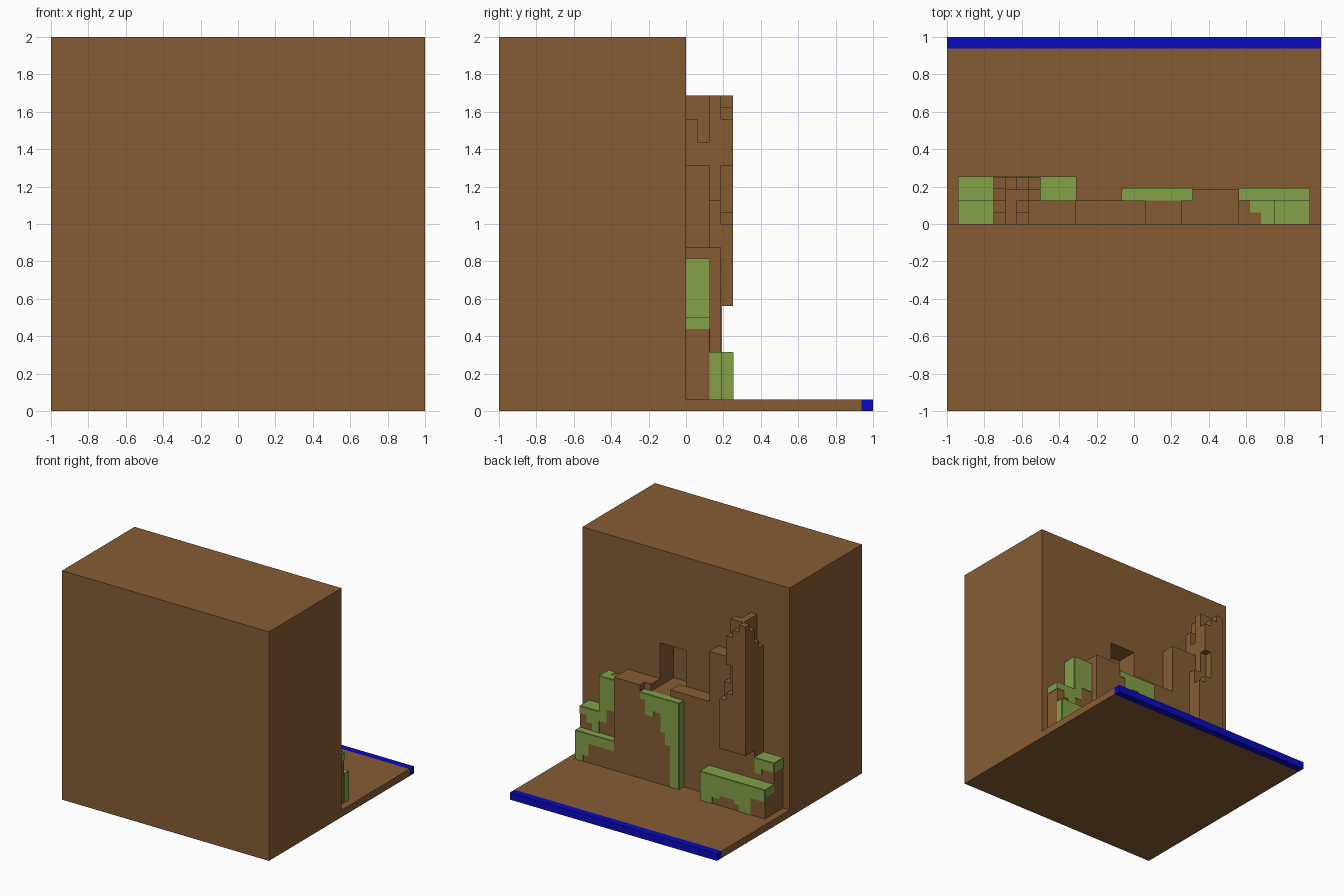
import bpy, bmesh
from mathutils import Vector

if "Cube" in bpy.data.objects:
    bpy.data.objects.remove(bpy.data.objects["Cube"], do_unlink=True)

U = 1 / 16     # grid unit
T = 0.004      # thickness of the moss plates


def material(name, rgb):
    m = bpy.data.materials.new(name)
    m.use_nodes = True
    m.diffuse_color = (*rgb, 1)
    bsdf = next(n for n in m.node_tree.nodes if n.type == 'BSDF_PRINCIPLED')
    bsdf.inputs["Base Color"].default_value = (*rgb, 1)
    return m


EARTH = material("earth brown", (0.24, 0.108, 0.034))
MOSS = material("moss green", (0.23, 0.355, 0.066))
BLUE = material("deep blue", (0.003, 0.003, 0.52))


def prism(name, points, offset, mat):
    """Extrude a closed outline of 3D points along offset."""
    bm = bmesh.new()
    face = bm.faces.new([bm.verts.new(p) for p in points])
    ext = bmesh.ops.extrude_face_region(bm, geom=[face])
    verts = [g for g in ext["geom"] if isinstance(g, bmesh.types.BMVert)]
    bmesh.ops.translate(bm, verts=verts, vec=Vector(offset))
    bmesh.ops.recalc_face_normals(bm, faces=bm.faces)
    me = bpy.data.meshes.new(name)
    bm.to_mesh(me)
    bm.free()
    me.materials.append(mat)
    ob = bpy.data.objects.new(name, me)
    bpy.context.collection.objects.link(ob)
    return ob


def box(name, x0, x1, y0, y1, z0, z1, mat=EARTH):
    return prism(name, [(x0, y0, z0), (x1, y0, z0), (x1, y1, z0), (x0, y1, z0)],
                 (0, 0, z1 - z0), mat)


def drips(name, x_start, y, z_top, steps):
    """Moss on a back face: steps are (x end, lower edge), going toward -x."""
    pts, x = [(x_start, y, z_top)], x_start
    for x_end, z in steps:
        pts += [(x, y, z), (x_end, y, z)]
        x = x_end
    pts.append((x, y, z_top))
    prism(name, pts, (0, T, 0), MOSS)


def moss_top(name, x0, x1, y0, y1, z):
    box(name, x0, x1, y0, y1, z, z + T, MOSS)


def moss_side(name, x, way, y0, y1, z0, z1):
    box(name, min(x, x + way * T), max(x, x + way * T), y0, y1, z0, z1, MOSS)


# Large block with a doorway niche
hill = box("main_block", -1, 1, -1, 0, 0, 2)
cutter = box("niche_cutter", 0, 0.25, -3 * U, 0.1, 13 * U, 19 * U)
cutter.hide_render = True
mod = hill.modifiers.new("niche", 'BOOLEAN')
mod.object, mod.operation, mod.solver = cutter, 'DIFFERENCE', 'EXACT'
bpy.context.view_layer.objects.active = hill
bpy.ops.object.modifier_apply(modifier="niche")
bpy.data.objects.remove(cutter, do_unlink=True)

# Floor slab and its blue edge
box("floor_slab", -1, 1, 0, 15 * U, 0, U)
box("blue_edge", -1, 1, 15 * U, 1, 0, U, BLUE)

# Brown terrace blocks: x0, x1, y0, y1, top (all in grid units)
blocks = {
    "left_low_block": (9, 15, 2, 3, 5),
    "left_outer_block": (12, 15, 0, 2, 8),
    "left_tall_block": (9, 12, 0, 2, 13),
    "left_terrace": (5, 9, 0, 3, 14),
    "left_terrace_end": (4, 5, 0, 2, 14),
    "door_step": (1, 4, 0, 2, 13),
    "centre_panel": (-1, 5, 2, 3, 13),
    "centre_terrace": (-5, 1, 0, 2, 14),
    "tower_shoulder": (-9, -5, 0, 2, 21),
    "tower_base": (-12, -9, 0, 2, 9),
    "right_low_block": (-15, -5, 2, 4, 5),
    "right_outer_block": (-15, -12, 0, 2, 8),
}
for name, (x0, x1, y0, y1, top) in blocks.items():
    box(name, x0 * U, x1 * U, y0 * U, y1 * U, U, top * U)

# Stepped tower: tops of the columns, from the wall outward
tower = {-12: (23, 24, 26, 27), -11: (27, 27, 27, 26),
         -10: (25, 23, 27, 17), -9: (21, 21, 18, 16)}
for i, (x, tops) in enumerate(tower.items()):
    for j, top in enumerate(tops):
        box(f"tower_column_{i}_{j}", x * U, (x + 1) * U,
            j * U, (j + 1) * U, 9 * U, top * U)
box("tower_overhang", -10 * U, -9 * U, 3 * U, 4 * U, 21 * U, 25 * U)

# Moss on the left blocks
moss_top("moss_left_low_top", 9 * U, 15 * U, 2 * U, 3 * U, 5 * U)
moss_side("moss_left_low_side", 15 * U, 1, 2 * U, 3 * U, U, 5 * U)
drips("moss_left_low_back", 15 * U, 3 * U, 5 * U,
      [(0.86, U), (0.81, 0.12), (9 * U, 0.23)])
moss_top("moss_left_outer_top", 12 * U, 15 * U, 0, 2 * U, 8 * U)
moss_side("moss_left_outer_side", 15 * U, 1, 0, 2 * U, 7 * U, 8 * U)
drips("moss_left_outer_back", 15 * U, 2 * U, 8 * U,
      [(0.87, 0.44), (0.82, 0.38), (12 * U, 5 * U)])
z = 13 * U
prism("moss_left_tall_top",
      [(0.75, 0, z), (0.75, 2 * U, z), (0.62, 2 * U, z),
       (0.62, U, z), (0.68, U, z), (0.68, 0, z)], (0, 0, T), MOSS)
moss_side("moss_left_tall_side", 12 * U, 1, 0, 2 * U, 8 * U, 13 * U)
drips("moss_left_tall_back", 12 * U, 2 * U, 13 * U, [(0.68, 0.42), (9 * U, 0.54)])

# Moss on the centre panel
moss_top("moss_centre_top", -U, 5 * U, 2 * U, 3 * U, 13 * U)
moss_side("moss_centre_side", -U, -1, 2 * U, 3 * U, U, 13 * U)
drips("moss_centre_back", 5 * U, 3 * U, 13 * U,
      [(0.26, 0.76), (0.18, 0.63), (0.11, 0.68),
       (0.07, 0.52), (0.02, 0.42), (-U, U)])

# Moss on the right blocks
moss_top("moss_right_low_top", -15 * U, -5 * U, 2 * U, 4 * U, 5 * U)
moss_side("moss_right_low_inner_side", -5 * U, 1, 2 * U, 4 * U, U, 5 * U)
moss_side("moss_right_low_outer_side", -15 * U, -1, 2 * U, 4 * U, 4 * U, 5 * U)
drips("moss_right_low_back", -5 * U, 4 * U, 5 * U,
      [(-0.43, U), (-0.5, 0.12), (-0.64, 0.15), (-0.69, 0.12),
       (-0.8, U), (-15 * U, 0.21)])
moss_top("moss_right_outer_top", -15 * U, -12 * U, 0, 2 * U, 8 * U)
moss_side("moss_right_outer_side", -15 * U, -1, 0, 2 * U, 0.42, 8 * U)
drips("moss_right_outer_back", -12 * U, 2 * U, 8 * U,
      [(-0.82, 0.37), (-15 * U, 0.42)])
